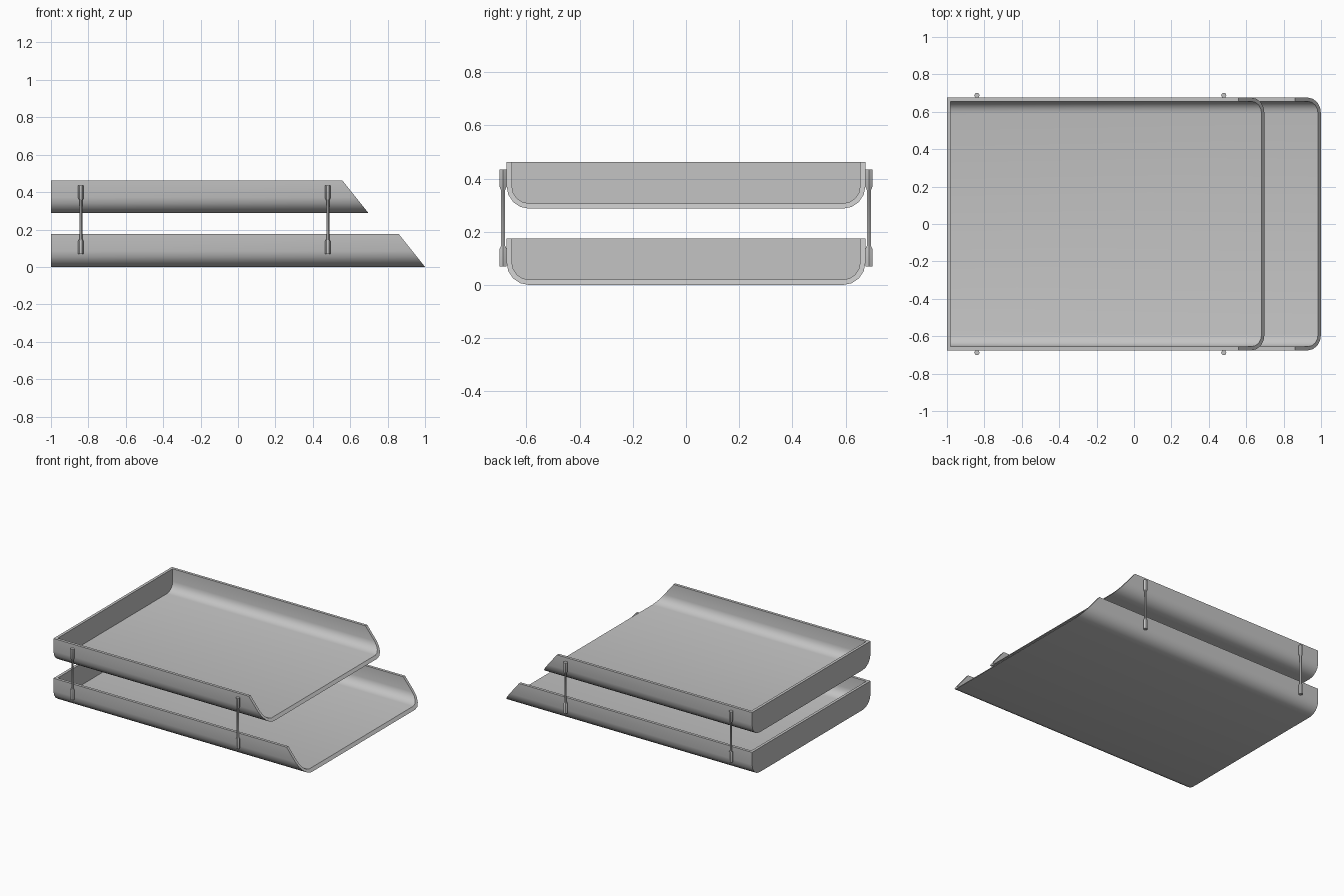
import bpy
import bmesh
from math import sin, cos, pi

cube = bpy.data.objects.get("Cube")
if cube:
    bpy.data.objects.remove(cube)

grey = bpy.data.materials.new("light_grey")
grey.use_nodes = True
grey.diffuse_color = (0.55, 0.55, 0.55, 1)
grey.node_tree.nodes["Principled BSDF"].inputs["Base Color"].default_value = (0.55, 0.55, 0.55, 1)

HALF_W, HEIGHT, WALL, RADIUS = 0.675, 0.175, 0.02, 0.085
BACK, SLOPE, STEPS = -1.0, 0.8, 4


def finish(name, bm):
    """Turn a bmesh into a smooth-shaded grey object."""
    bmesh.ops.recalc_face_normals(bm, faces=bm.faces)
    mesh = bpy.data.meshes.new(name)
    bm.to_mesh(mesh)
    bm.free()
    mesh.materials.append(grey)
    obj = bpy.data.objects.new(name, mesh)
    bpy.context.collection.objects.link(obj)
    bpy.ops.object.select_all(action="DESELECT")
    obj.select_set(True)
    bpy.context.view_layer.objects.active = obj
    bpy.ops.object.shade_smooth_by_angle(angle=pi / 6)
    return obj


def u_profile(inset):
    """Open U section with rounded lower corners, as (y, z) points."""
    w, r = HALF_W - inset, RADIUS - inset
    half = [(w, HEIGHT)]
    for i in range(STEPS + 1):
        a = pi / 2 * i / STEPS
        half.append((w - r + r * cos(a), inset + r - r * sin(a)))
    return half + [(-y, z) for y, z in reversed(half)]


def tray(name, base, front):
    """Tray with a closed back and an open, slanted front."""
    bm = bmesh.new()

    def loop(inset, x=None):
        return [bm.verts.new((front - SLOPE * z if x is None else x, y, base + z))
                for y, z in u_profile(inset)]

    loops = [loop(0, BACK), loop(0), loop(WALL), loop(WALL, BACK + WALL)]
    # outer shell, slanted lip, inner shell
    for a, b in zip(loops, loops[1:]):
        for i in range(len(a) - 1):
            bm.faces.new((a[i], a[i + 1], b[i + 1], b[i]))
    # both sides of the back wall
    bm.faces.new(loops[0])
    bm.faces.new(loops[3])
    # side rims and back rim
    for end in (0, -1):
        bm.faces.new([ring[end] for ring in loops])
    bm.faces.new((loops[0][0], loops[3][0], loops[3][-1], loops[0][-1]))
    return finish(name, bm)


def post(name, x, y):
    """Six-sided rod with a thicker sleeve at each end."""
    rings = [(0.07, 0.0145), (0.137, 0.0145), (0.15, 0.008),
             (0.355, 0.008), (0.368, 0.0145), (0.435, 0.0145)]
    bm = bmesh.new()
    loops = [[bm.verts.new((x + r * cos(k * pi / 3), y + r * sin(k * pi / 3), z))
              for k in range(6)] for z, r in rings]
    for a, b in zip(loops, loops[1:]):
        for k in range(6):
            n = (k + 1) % 6
            bm.faces.new((a[k], a[n], b[n], b[k]))
    bm.faces.new(loops[0])
    bm.faces.new(loops[-1])
    return finish(name, bm)


# Trays
tray("lower_tray", 0.0, 1.0)
tray("upper_tray", 0.287, 0.698)

# Support posts
for side, y in (("right", -0.688), ("left", 0.688)):
    for end, x in (("rear", -0.84), ("front", 0.48)):
        post(f"{end}_{side}_post", x, y)
